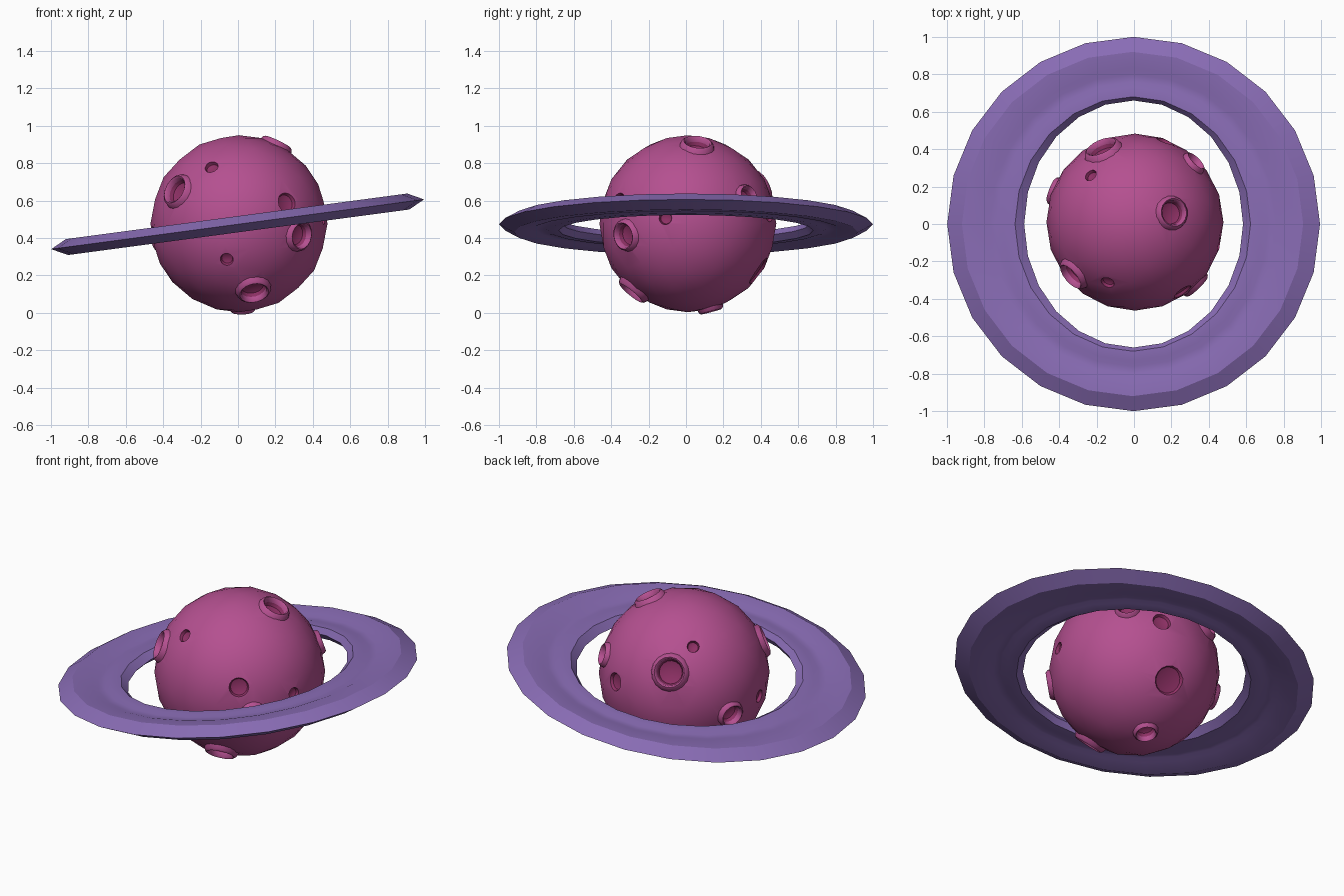
import bpy, bmesh, math
from mathutils import Vector, Matrix

if "Cube" in bpy.data.objects:
    bpy.data.objects.remove(bpy.data.objects["Cube"])

CENTRE = Vector((0.005, 0.01, 0.476))
R = 0.473

# direction from planet centre, hole radius, has raised rim
CRATERS = [
    ((0.20, 0.05, 0.42), 0.067, True),
    ((-0.33, -0.28, 0.175), 0.070, True),
    ((0.335, -0.345, -0.065), 0.064, True),
    ((0.08, -0.30, -0.365), 0.070, True),
    ((-0.18, 0.40, 0.20), 0.076, True),
    ((0.32, 0.32, 0.145), 0.052, True),
    ((-0.44, 0.17, -0.08), 0.058, True),
    ((0.02, 0.12, -0.45), 0.052, True),
    ((0.26, -0.38, 0.115), 0.055, False),
    ((-0.145, -0.32, 0.30), 0.037, False),
    ((-0.065, -0.42, -0.19), 0.035, False),
    ((0.45, -0.12, 0.03), 0.035, False),
    ((0.07, 0.38, -0.255), 0.086, False),
    ((0.16, 0.42, 0.06), 0.052, False),
    ((-0.236, 0.25, 0.315), 0.034, False),
    ((-0.45, -0.07, -0.05), 0.037, False),
]


def material(name, rgb):
    m = bpy.data.materials.new(name)
    m.diffuse_color = (*rgb, 1)
    m.use_nodes = True
    m.node_tree.nodes["Principled BSDF"].inputs["Base Color"].default_value = m.diffuse_color
    return m


def make_object(name, bm, mats):
    bmesh.ops.recalc_face_normals(bm, faces=bm.faces)
    me = bpy.data.meshes.new(name)
    bm.to_mesh(me)
    bm.free()
    for m in mats:
        me.materials.append(m)
    ob = bpy.data.objects.new(name, me)
    bpy.context.collection.objects.link(ob)
    return ob


def lathe(bm, profile, n, mat, closed, index=0):
    """Sweep (rx, ry, z) points round the local z axis."""
    rings = [[bm.verts.new(mat @ Vector((rx * math.cos(2 * math.pi * i / n),
                                         ry * math.sin(2 * math.pi * i / n), z)))
              for i in range(n)] for rx, ry, z in profile]
    pairs = list(zip(rings, rings[1:] + rings[:1])) if closed else list(zip(rings, rings[1:]))
    for a, b in pairs:
        for i in range(n):
            j = (i + 1) % n
            bm.faces.new((a[i], a[j], b[j], b[i])).material_index = index
    if not closed:
        for ring in (rings[0], rings[-1]):
            bm.faces.new(ring).material_index = index


def smooth(ob, deg):
    bpy.ops.object.select_all(action='DESELECT')
    ob.select_set(True)
    bpy.context.view_layer.objects.active = ob
    bpy.ops.object.shade_smooth_by_angle(angle=math.radians(deg))


pink = material("planet_pink", (0.46, 0.08, 0.28))
dark = material("crater_pink", (0.27, 0.03, 0.13))
purple = material("ring_purple", (0.25, 0.15, 0.46))

# planet body
bm = bmesh.new()
bmesh.ops.create_icosphere(bm, subdivisions=3, radius=R, matrix=Matrix.Translation(CENTRE))
planet = make_object("planet", bm, [pink, dark])

# crater cutters and raised rims
cut, rims = bmesh.new(), bmesh.new()
for d, a, rim in CRATERS:
    d = Vector(d).normalized()
    mat = Matrix.Translation(CENTRE + d * R) @ d.to_track_quat('Z', 'Y').to_matrix().to_4x4()
    depth = 0.045 if rim else 0.03
    lathe(cut, [(r, r, z) for r, z in ((a, 0.04), (a, -0.008), (a * 0.85, -depth * 0.8),
                                       (a * 0.5, -depth))], 16, mat, False, 1)
    if rim:
        prof = ((1.45, -0.026), (1.28, 0.006), (1.12, 0.014), (1.0, 0.008), (0.94, -0.025))
        lathe(rims, [(a * k, a * k, z) for k, z in prof], 16, mat, True)
cutter = make_object("crater_cutters", cut, [pink, dark])
cutter.hide_render = True
mod = planet.modifiers.new("craters", 'BOOLEAN')
mod.operation = 'DIFFERENCE'
mod.solver = 'EXACT'
mod.object = cutter
bpy.context.view_layer.objects.active = planet
bpy.ops.object.modifier_apply(modifier=mod.name)
bpy.data.objects.remove(cutter)
smooth(planet, 30)
smooth(make_object("crater_rims", rims, [pink]), 50)

# tilted ring with bevelled edges and a shallow groove
top = [(0.92, 0.92, 0.043), (0.80, 0.83, 0.036), (0.77, 0.80, 0.027),
       (0.73, 0.76, 0.027), (0.70, 0.73, 0.034), (0.635, 0.68, 0.034)]
profile = ([(1.005, 1.0, 0)] + top + [(0.59, 0.66, 0)]
           + [(x, y, -z) for x, y, z in reversed(top)])
bm = bmesh.new()
tilt = Matrix.Translation((-0.002, 0, 0.473)) @ Matrix.Rotation(math.radians(-7.6), 4, 'Y')
lathe(bm, profile, 24, tilt, True)
smooth(make_object("planet_ring", bm, [purple]), 25)
